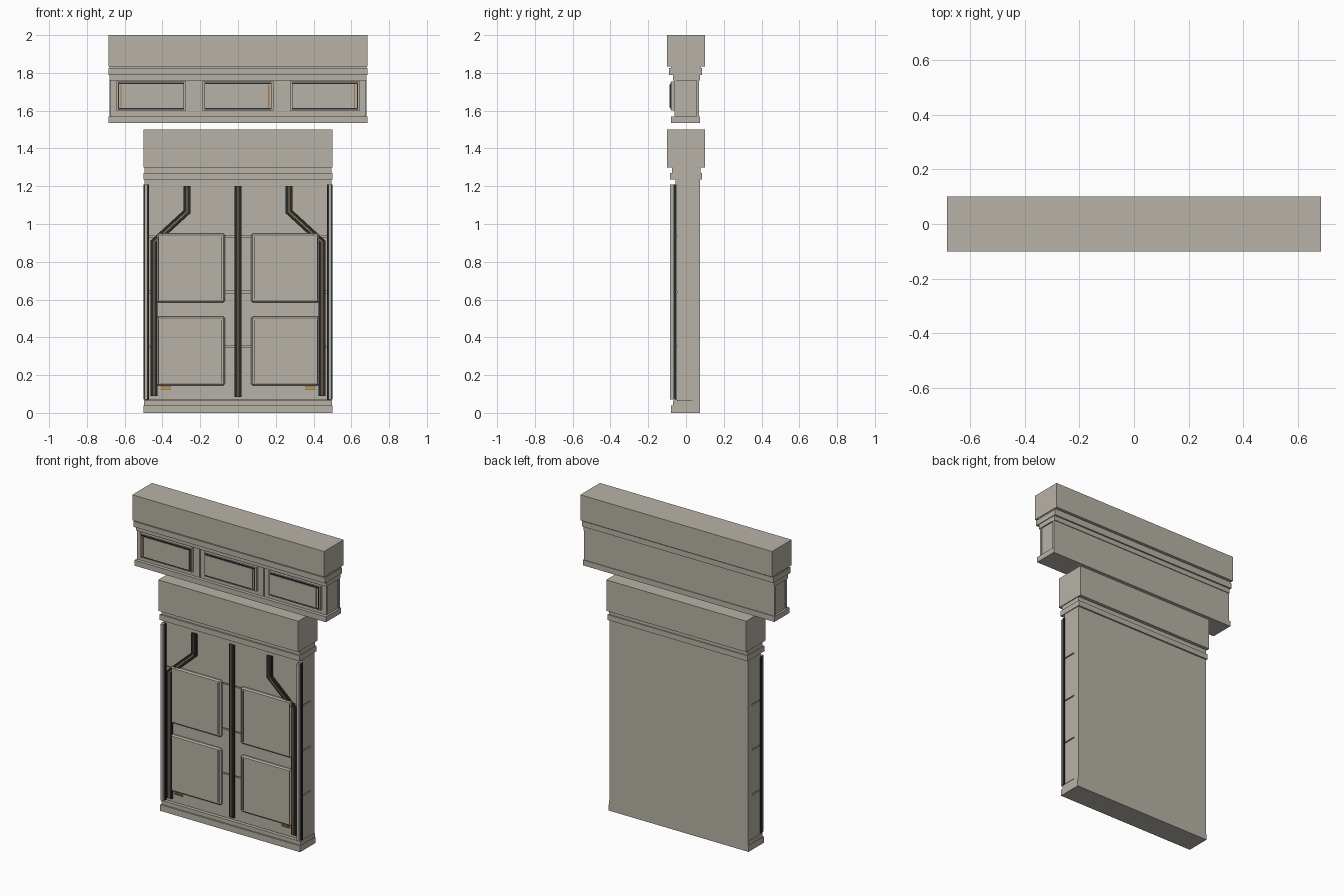
import bpy, bmesh
from mathutils import Vector

cube = bpy.data.objects.get("Cube")
if cube:
    bpy.data.objects.remove(cube, do_unlink=True)


def material(name, rgb):
    m = bpy.data.materials.new(name)
    m.use_nodes = True
    m.diffuse_color = (*rgb, 1)
    m.node_tree.nodes["Principled BSDF"].inputs["Base Color"].default_value = (*rgb, 1)
    return m


stone = material("warm grey stone", (0.48, 0.45, 0.39))
dark = material("dark metal", (0.018, 0.024, 0.028))
amber = material("amber inlay", (0.40, 0.20, 0.05))


def finish(name, bm, mat):
    bmesh.ops.recalc_face_normals(bm, faces=bm.faces)
    mesh = bpy.data.meshes.new(name)
    bm.to_mesh(mesh)
    bm.free()
    mesh.materials.append(mat)
    ob = bpy.data.objects.new(name, mesh)
    bpy.context.collection.objects.link(ob)
    return ob


def box(name, xs, ys, zs, mat=stone, bevel=0):
    bm = bmesh.new()
    bmesh.ops.create_cube(bm, size=1)
    for v in bm.verts:
        v.co = [(r[0] + r[1]) / 2 + c * (r[1] - r[0]) for c, r in zip(v.co, (xs, ys, zs))]
    ob = finish(name, bm, mat)
    if bevel:
        mod = ob.modifiers.new("edge", "BEVEL")
        mod.width = bevel
        mod.segments = 1
    return ob


def ribbon(name, points, width, y0, y1, mat):
    """Mitred flat bar following a path on the front."""
    pts = [Vector(p) for p in points]
    bm = bmesh.new()
    rows = []
    for i, p in enumerate(pts):
        dirs = [(b - a).normalized() for a, b in zip(pts, pts[1:])][max(i - 1, 0):i + 1]
        normals = [Vector((-d.y, d.x)) for d in dirs]
        n = sum(normals, Vector((0, 0))).normalized()
        n *= width / 2 / n.dot(normals[0])
        rows.append([bm.verts.new((q.x, y, q.y))
                     for q, y in ((p - n, y0), (p + n, y0), (p + n, y1), (p - n, y1))])
    for a, b in zip(rows, rows[1:]):
        for k in range(4):
            j = (k + 1) % 4
            bm.faces.new((a[k], a[j], b[j], b[k]))
    bm.faces.new(rows[0])
    bm.faces.new(rows[-1])
    return finish(name, bm, mat)


def channel(name, points):
    ribbon(name, points, 0.036, -0.068, -0.05, dark)
    ribbon(name + "_inlay", points, 0.006, -0.071, -0.06, amber)


# Lower block: stepped plinth and stepped cap
for name, hx, ys, zs in (
        ("plinth", 0.5, (-0.08, 0.075), (0, 0.04)),
        ("plinth_step", 0.497, (-0.07, 0.075), (0.04, 0.065)),
        ("body_core", 0.488, (-0.047, 0.07), (0.06, 1.24)),
        ("body_back", 0.495, (0.035, 0.075), (0.065, 1.235)),
        ("cap_moulding", 0.5, (-0.085, 0.085), (1.235, 1.27)),
        ("cap_neck", 0.495, (-0.075, 0.078), (1.27, 1.3)),
        ("cap", 0.5, (-0.1, 0.1), (1.3, 1.5))):
    box(name, (-hx, hx), ys, zs)

# Stacked courses with narrow seams between them
seams = [0.065, 0.352, 0.64, 0.932, 1.239]
for low, high in zip(seams, seams[1:]):
    box("body_course", (-0.495, 0.495), (-0.055, 0.035), (low + 0.004, high - 0.004))

# Front of the lower block
channel("centre_channel", [(0, 0.085), (0, 1.2)])
for side, s in (("left", 1), ("right", -1)):
    def span(a, b):
        return tuple(sorted((s * a, s * b)))

    channel(side + "_channel",
            [(s * x, z) for x, z in ((0.444, 0.09), (0.444, 0.905), (0.27, 1.065), (0.27, 1.2))])
    box(side + "_strip_backing", span(0.472, 0.5), (-0.066, -0.05), (0.07, 1.21), dark)
    box(side + "_edge_strip", span(0.478, 0.494), (-0.085, -0.06), (0.07, 1.21))
    for z0, z1 in ((0.145, 0.51), (0.585, 0.95)):
        box(side + "_door_panel", span(0.07, 0.43), (-0.075, -0.05), (z0, z1), bevel=0.008)
        for x in (0.087, 0.418):
            box(side + "_panel_line", span(x, x + 0.004), (-0.077, -0.07),
                (z0 + 0.017, z1 - 0.017), dark)
    for z in (0.122, 0.134):
        box(side + "_bracket", span(0.355, 0.41), (-0.062, -0.05), (z, z + 0.008), amber)

# Upper beam: stepped stack
for name, hx, ys, zs in (
        ("beam_base", 0.685, (-0.08, 0.075), (1.535, 1.57)),
        ("beam_body", 0.672, (-0.055, 0.055), (1.56, 1.77)),
        ("beam_back", 0.68, (0.055, 0.07), (1.57, 1.765)),
        ("beam_neck", 0.68, (-0.07, 0.075), (1.76, 1.79)),
        ("beam_moulding", 0.685, (-0.09, 0.085), (1.79, 1.825)),
        ("beam_upper_neck", 0.68, (-0.08, 0.08), (1.825, 1.835)),
        ("beam_cap", 0.685, (-0.1, 0.1), (1.835, 2.0))):
    box(name, (-hx, hx), ys, zs)

# Three framed bays on the beam
for x0, x1 in ((-0.677, -0.232), (-0.224, 0.224), (0.232, 0.677)):
    box("bay", (x0, x1), (-0.062, -0.05), (1.572, 1.759))
for x0, x1, amber_x in ((-0.645, -0.275, -0.62), (-0.188, 0.188, 0.163), (0.275, 0.645, 0.617)):
    box("bay_panel", (x0, x1), (-0.08, -0.055), (1.6, 1.755))
    box("bay_shadow", (x0 + 0.01, x1 - 0.01), (-0.083, -0.075), (1.606, 1.749), dark)
    box("bay_inner_panel", (x0 + 0.014, x1 - 0.014), (-0.086, -0.078), (1.614, 1.741))
    box("bay_amber_line", (amber_x - 0.003, amber_x + 0.003), (-0.088, -0.08),
        (1.616, 1.739), amber)
